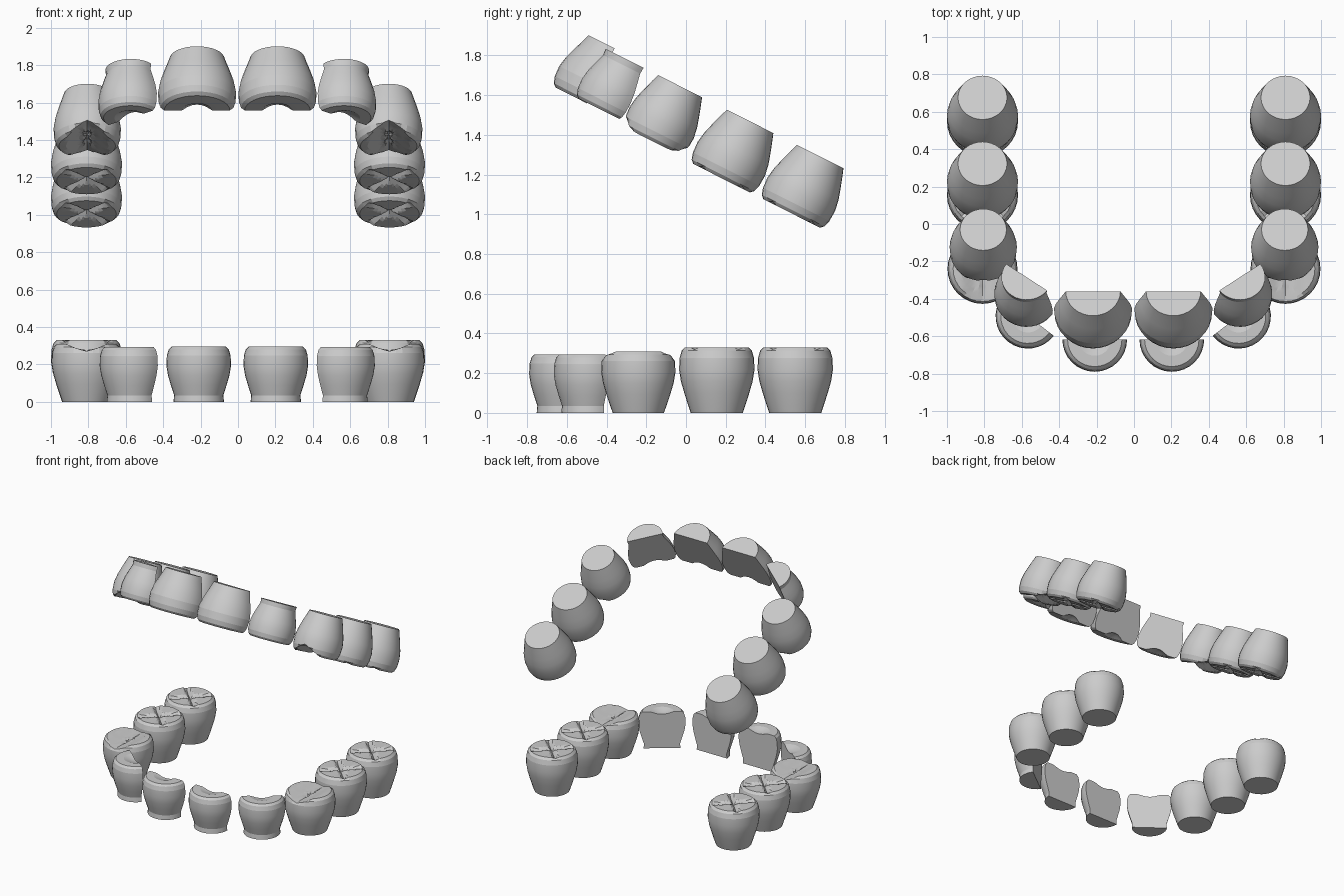
import bpy, bmesh, math
from mathutils import Matrix, Vector

if "Cube" in bpy.data.objects:
    bpy.data.objects.remove(bpy.data.objects["Cube"])

# crown profile: (radius share, height share), base first
PROFILE = [(.70, 0), (.76, .12), (.86, .30), (.95, .48), (1, .66),
           (.985, .84), (.93, .95), (.84, 1)]
CAP = [.9, .75, .6, .45, .3, .15]


def groove(kind, x, y):
    """How deep the biting surface is carved at x, y (0 to 1)."""
    if kind == "molar":       # crossed fissures
        d = min(abs(x - y), abs(x + y)) / math.sqrt(2)
        return max(0, 1 - d / .025) * max(0, min(1, (.18 - math.hypot(x, y)) / .06))
    if kind == "premolar":    # valley running front to back
        return max(0, min(1, (.11 - abs(x)) / .07)) + (.3 if abs(x) < .01 else 0)
    return max(0, 1 - (x * x + y * y) / .0064)   # scoop behind the edge


def tooth(name, kind, r, h, depth, matrix, flip, base=.70):
    half = kind == "front"
    n = 17 if half else 32
    start = math.pi if half else 0
    step = math.pi / 16
    rings = [((base if i == 0 else k) * r, z * h) for i, (k, z) in enumerate(PROFILE)]
    rings += [(c * .84 * r, h) for c in CAP]
    bm = bmesh.new()

    def vert(x, y, z):
        return bm.verts.new((x, y, min(z, h - depth * groove(kind, x, y))))

    loops = [[vert(rr * math.cos(start + step * i), rr * math.sin(start + step * i), z)
              for i in range(n)] for rr, z in rings]
    centre = vert(0, 0, h)
    spans = range(n - 1) if half else range(n)
    for a, b in zip(loops, loops[1:]):
        for i in spans:
            j = (i + 1) % n
            bm.faces.new((a[i], a[j], b[j], b[i]))
    for i in spans:
        bm.faces.new((loops[-1][i], loops[-1][(i + 1) % n], centre))
    bm.faces.new(loops[0][::-1])
    if half:                  # flat inner side
        bm.faces.new([l[0] for l in loops] + [centre] + [l[-1] for l in loops[::-1]])
    if flip:
        bmesh.ops.scale(bm, vec=(1, 1, -1), verts=bm.verts)
    bmesh.ops.transform(bm, matrix=matrix, verts=bm.verts)
    bmesh.ops.recalc_face_normals(bm, faces=bm.faces)
    me = bpy.data.meshes.new(name)
    bm.to_mesh(me)
    bm.free()
    ob = bpy.data.objects.new(name, me)
    bpy.context.collection.objects.link(ob)
    bpy.ops.object.select_all(action='DESELECT')
    ob.select_set(True)
    bpy.context.view_layer.objects.active = ob
    bpy.ops.object.shade_smooth_by_angle(angle=math.radians(13))


# name, kind, x, y, turn, then radius, height, carve depth
LOWER = [
    ("back_molar", "molar", .81, .55, 0, .19, .33, .03),
    ("middle_molar", "molar", .81, .155, 0, .19, .33, .03),
    ("premolar", "premolar", .81, -.24, 0, .187, .31, .03),
    ("canine", "front", .563, -.493, 37, .173, .293, .02),
    ("incisor", "front", .206, -.617, 0, .173, .295, .02),
]
UPPER = [
    ("back_molar", "molar", .81, .55, 0, .19, .32, .03),
    ("middle_molar", "molar", .81, .155, 0, .19, .32, .03),
    ("premolar", "premolar", .806, -.24, 0, .18, .31, .05),
    ("canine", "front", .57, -.525, 36, .173, .285, .03),
    ("incisor", "front", .215, -.62, 0, .209, .31, .035),
]

# the upper arch is flipped and swung open about the x axis
TILT = Matrix.Rotation(math.radians(-26.7), 4, 'X')
HINGE = Matrix.Translation((0, -.03, 1.645)) @ TILT @ Matrix.Translation((0, .24, 0))

for jaw, rows in (("lower", LOWER), ("upper", UPPER)):
    up = jaw == "upper"
    for name, kind, x, y, turn, r, h, depth in rows:
        for side, s in (("left", -1), ("right", 1)):
            off = -.004 if kind == "front" else 0
            lift = .022 if up and name == "incisor" else 0
            m = (Matrix.Translation((s * x + off, y, lift))
                 @ Matrix.Rotation(math.radians(s * turn), 4, 'Z'))
            base = .78 if kind == "front" and not (up and name == "incisor") else .70
            tooth(f"{jaw}_{side}_{name}", kind, r, h, depth,
                  HINGE @ m if up else m, up, base if kind == "front" else .69)
